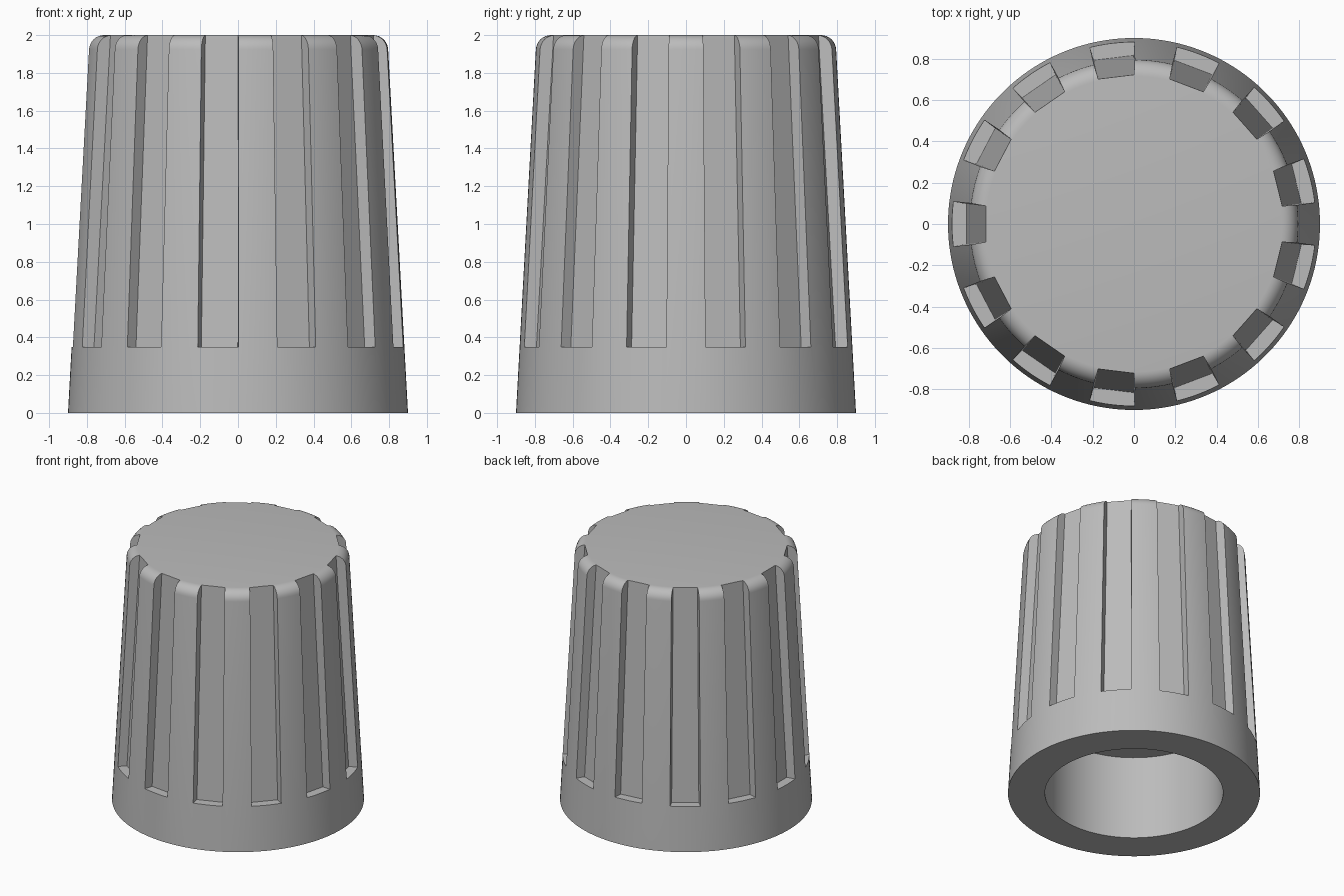
import bpy
import bmesh
import math
from mathutils import Matrix, Vector

cube = bpy.data.objects.get("Cube")
if cube:
    bpy.data.objects.remove(cube, do_unlink=True)

GROOVES = 13
SEGMENTS = 156
FILLET = 0.08
HEIGHT = 2.0
LEDGE = 0.35

# Single plain grey
grey = bpy.data.materials.new("plain_grey")
grey.use_nodes = True
colour = (0.5, 0.5, 0.5, 1)
grey.diffuse_color = colour
grey.node_tree.nodes["Principled BSDF"].inputs["Base Color"].default_value = colour


def make_object(name, bm):
    bmesh.ops.recalc_face_normals(bm, faces=bm.faces)
    mesh = bpy.data.meshes.new(name)
    bm.to_mesh(mesh)
    bm.free()
    mesh.materials.append(grey)
    obj = bpy.data.objects.new(name, mesh)
    bpy.context.collection.objects.link(obj)
    return obj


def lathe(name, profile):
    """Revolve (radius, height) points around z."""
    bm = bmesh.new()
    verts = [bm.verts.new((r, 0, z)) for r, z in profile]
    edges = [bm.edges.new(pair) for pair in zip(verts, verts[1:])]
    bmesh.ops.spin(bm, geom=verts + edges, cent=(0, 0, 0), axis=(0, 0, 1),
                   angle=math.tau, steps=SEGMENTS)
    bmesh.ops.remove_doubles(bm, verts=bm.verts, dist=0.0005)
    return make_object(name, bm)


# Tapered cap with a rounded top rim and a blind bore underneath
top_radius = 0.795
rim = []
for i in range(9):
    a = math.radians(3 + 87 * i / 8)
    rim.append((top_radius - FILLET + FILLET * math.cos(a),
                HEIGHT - FILLET + FILLET * math.sin(a)))
bore = [(0, 0.66), (0.636, 0.66), (0.636, 0)]
knob = lathe("knob_body", bore + [(0.9, 0)] + rim + [(0, HEIGHT)])


# Grip grooves: tapered wedges with a flat ledge at the bottom
def groove_section(z):
    t = (z - LEDGE) / (HEIGHT - LEDGE)
    floor = 0.81 - 0.093 * t
    half = 0.097 - 0.01 * t
    outer, splay = floor + 0.2, half + 0.036
    return [Vector(p) for p in ((floor, -half, z), (outer, -splay, z),
                                (outer, splay, z), (floor, half, z))]


bm = bmesh.new()
for k in range(GROOVES):
    turn = Matrix.Rotation(math.pi + math.tau * k / GROOVES, 3, "Z")
    low = [bm.verts.new(turn @ p) for p in groove_section(LEDGE)]
    high = [bm.verts.new(turn @ p) for p in groove_section(HEIGHT + 0.1)]
    bm.faces.new(low)
    bm.faces.new(high)
    for i in range(4):
        j = (i + 1) % 4
        bm.faces.new((low[i], low[j], high[j], high[i]))
cutter = make_object("groove_cutter", bm)
cutter.hide_render = True

cut = knob.modifiers.new("grooves", "BOOLEAN")
cut.operation = "DIFFERENCE"
cut.solver = "EXACT"
cut.object = cutter

# Apply the cut, drop the helper, smooth the round surfaces
bpy.ops.object.select_all(action="DESELECT")
knob.select_set(True)
bpy.context.view_layer.objects.active = knob
bpy.ops.object.modifier_apply(modifier=cut.name)
bpy.data.objects.remove(cutter, do_unlink=True)
bpy.ops.object.shade_smooth_by_angle(angle=math.radians(25))
